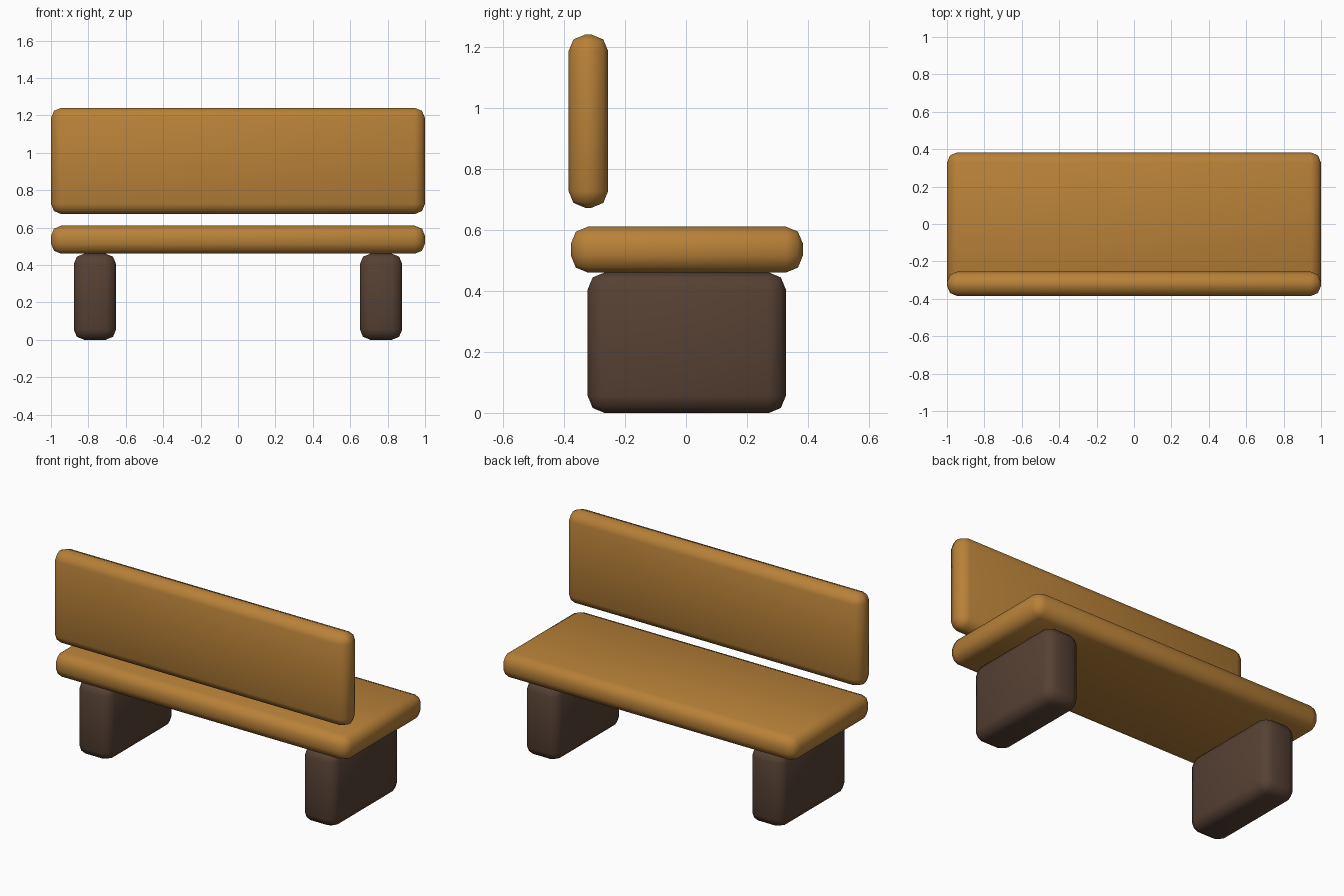
import bpy
from math import radians

if "Cube" in bpy.data.objects:
    bpy.data.objects.remove(bpy.data.objects["Cube"])


def material(name, color):
    m = bpy.data.materials.new(name)
    m.diffuse_color = color
    m.use_nodes = True
    m.node_tree.nodes["Principled BSDF"].inputs["Base Color"].default_value = m.diffuse_color
    return m


def rounded_box(name, lo, hi, mat, bevel=0.055):
    center = [(a + b) / 2 for a, b in zip(lo, hi)]
    size = [b - a for a, b in zip(lo, hi)]
    bpy.ops.mesh.primitive_cube_add(size=1, location=center)
    ob = bpy.context.object
    ob.name = name
    ob.scale = size
    bpy.ops.object.transform_apply(location=False, rotation=False, scale=True)
    mod = ob.modifiers.new("rounding", 'BEVEL')
    mod.width = bevel
    mod.segments = 2
    mod.limit_method = 'NONE'
    bpy.ops.object.modifier_apply(modifier=mod.name)
    bpy.ops.object.shade_smooth_by_angle(angle=radians(60))
    ob.data.materials.append(mat)
    return ob


wood = material("wood", (0.48, 0.22, 0.04, 1))
dark = material("dark_wood", (0.095, 0.053, 0.034, 1))

# Seat plank and backrest
rounded_box("seat", (-1, -0.377, 0.46), (1, 0.383, 0.61), wood)
rounded_box("backrest", (-1, -0.385, 0.672), (1, -0.255, 1.24), wood)

# Block legs on both sides
for side, x in (("left", -0.765), ("right", 0.765)):
    rounded_box(side + "_leg", (x - 0.113, -0.322, 0), (x + 0.113, 0.327, 0.46), dark)
